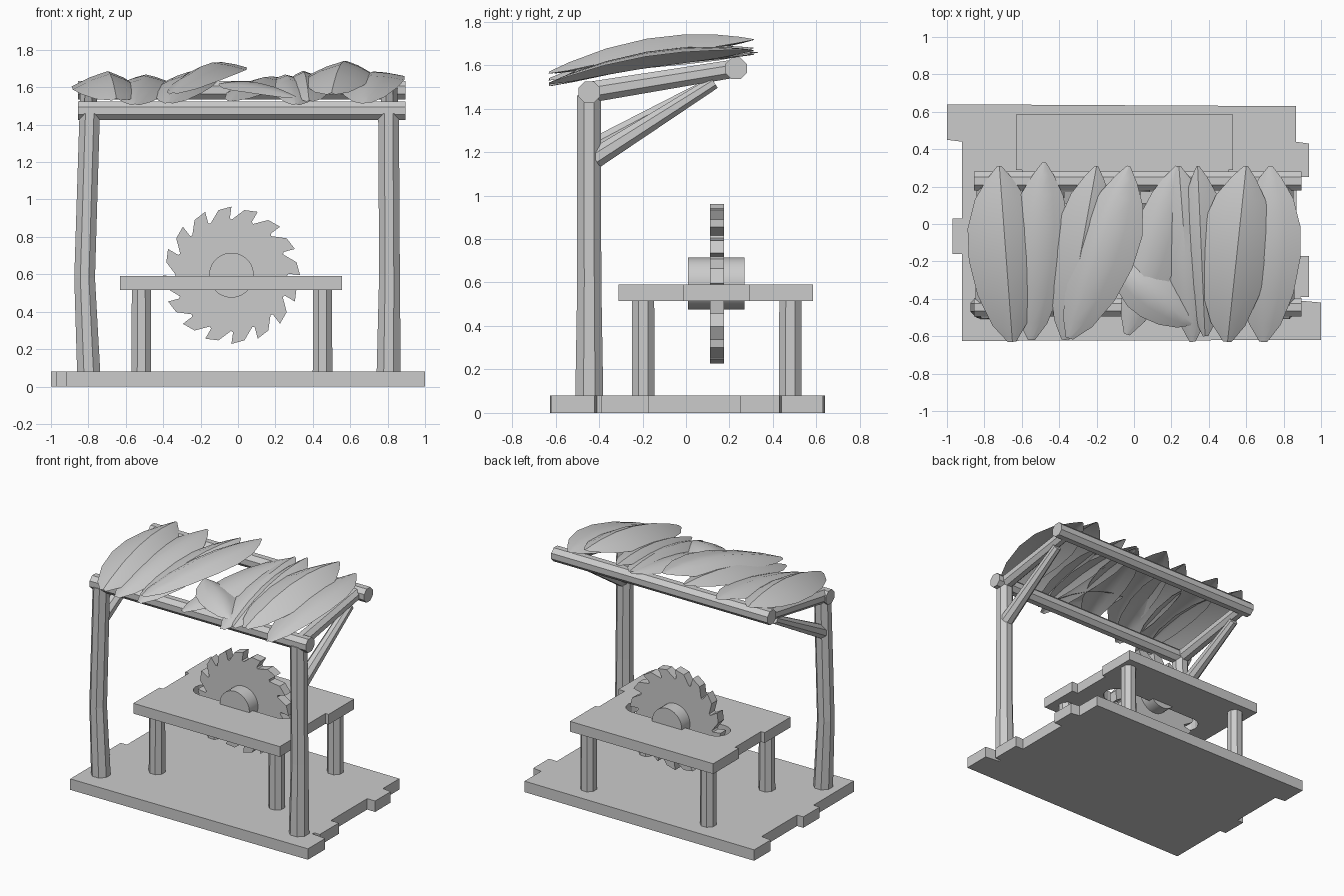
import bpy, bmesh, math
from mathutils import Vector

if "Cube" in bpy.data.objects:
    bpy.data.objects.remove(bpy.data.objects["Cube"])


def make(name, verts, faces):
    me = bpy.data.meshes.new(name)
    me.from_pydata([tuple(v) for v in verts], [], faces)
    bm = bmesh.new()
    bm.from_mesh(me)
    bmesh.ops.recalc_face_normals(bm, faces=bm.faces)
    bm.to_mesh(me)
    bm.free()
    ob = bpy.data.objects.new(name, me)
    bpy.context.collection.objects.link(ob)
    return ob


def prism(name, outline, lo, hi, axis='z'):
    """Extrude a 2D outline along z, or an xz outline along y."""
    n = len(outline)
    if axis == 'z':
        verts = [(a, b, h) for h in (lo, hi) for a, b in outline]
    else:
        verts = [(a, h, b) for h in (lo, hi) for a, b in outline]
    faces = [tuple(range(n)), tuple(range(n, 2 * n))]
    faces += [(i, (i + 1) % n, (i + 1) % n + n, i + n) for i in range(n)]
    return make(name, verts, faces)


def log(name, path, radii, sides=8):
    """Low-poly wooden pole through the given points."""
    pts = [Vector(p) for p in path]
    d = (pts[-1] - pts[0]).normalized()
    u = d.cross(Vector((0, 1, 0)) if abs(d.y) < 0.5 else Vector((1, 0, 0))).normalized()
    v = d.cross(u)
    verts, faces = [], []
    for p, r in zip(pts, radii):
        for i in range(sides):
            a = 2 * math.pi * (i + 0.5) / sides
            verts.append(p + r * (math.cos(a) * u + math.sin(a) * v))
    for k in range(len(pts) - 1):
        for i in range(sides):
            j = (i + 1) % sides
            faces.append((k * sides + i, k * sides + j, (k + 1) * sides + j, (k + 1) * sides + i))
    faces += [tuple(range(sides)), tuple(range(len(verts) - sides, len(verts)))]
    return make(name, verts, faces)


def leaf(name, front, back, wl, wr, arch=0.06, droop=0.06, roll=0.0):
    """Arched, pointed leaf sheet between two tips."""
    a, b = Vector(front), Vector(back)
    d = b - a
    side = Vector((d.y, -d.x, 0)).normalized()
    rows = [(0, .12), (.1, .5), (.28, .84), (.48, 1), (.66, .97), (.82, .72), (.93, .36), (1, .06)]
    verts, faces = [], []
    for t, w in rows:
        c = a + d * t + Vector((0, 0, arch * 4 * t * (1 - t)))
        for s in (-1, -.5, 0, .5, 1):
            off = s * w * (wl if s < 0 else wr)
            z = -droop * w * abs(s) ** 1.3 + roll * off
            verts.append(c + side * off + Vector((0, 0, z)))
    for r in range(len(rows) - 1):
        for i in range(4):
            k = r * 5 + i
            faces.append((k, k + 1, k + 6, k + 5))
    ob = make(name, verts, faces)
    # face the sheet upward
    if ob.data.polygons[0].normal.z < 0:
        ob.data.flip_normals()
    bpy.ops.object.select_all(action='DESELECT')
    ob.select_set(True)
    bpy.context.view_layer.objects.active = ob
    bpy.ops.object.shade_smooth_by_angle(angle=math.radians(35))
    return ob


# Floor with uneven plank ends
prism("floor", [(-1, .64), (-1, .45), (-.92, .44), (-.92, .03), (-.97, .03), (-.97, -.16),
                (-.92, -.16), (-.92, -.625), (1, -.62), (1, -.42), (.89, -.41), (.89, -.39),
                (.935, -.39), (.935, -.17), (.87, -.17), (.87, .25), (.935, .25),
                (.935, .43), (.865, .44), (.865, .63)], 0, .08)

# Table: two long planks and a split middle plank around the blade slot
Z0, Z1 = .515, .59
prism("table_front_plank", [(-.63, -.31), (.555, -.31), (.555, -.01), (-.63, -.01)], Z0, Z1)
prism("table_back_plank", [(-.63, .29), (.53, .29), (.53, .585), (-.63, .585)], Z0, Z1)
for name, end, apex in (("left", -.6, -.44), ("right", .505, .37)):
    sgn = 1 if apex < 0 else -1
    arc = [(apex + sgn * .09 * (1 - math.cos(t)), .14 + .09 * math.sin(t))
           for t in [math.pi * (i / 8 - .5) for i in range(9)]]
    prism("table_middle_" + name, [(end, -.01), (-.035, -.01), (-.035, .05)] + arc
          + [(-.035, .23), (-.035, .29), (end, .29)], Z0, Z1)
for x in (-.517, .452):
    for y in (-.197, .48):
        log("table_leg", [(x, y, 0), (x, y, Z0)], (.057, .055))

# Saw blade with hooked teeth leaning clockwise
CX, CZ, N = -.035, .595, 16
teeth = []
for k in range(N):
    for t, r in ((.02, .298), (.5, .355), (1.0, .367), (.93, .305)):
        a = math.pi / 2 - (k + t) * 2 * math.pi / N
        teeth.append((CX + r * math.cos(a), CZ + r * math.sin(a)))
prism("saw_blade", teeth, .11, .175, 'y')
hub = log("saw_hub", [(CX, .01, CZ), (CX, .27, CZ)], (.12, .12), 32)
for p in hub.data.polygons:
    p.use_smooth = len(p.vertices) == 4

# Roof frame
log("left_post", [(-.795, -.445, 0), (-.82, -.445, .58), (-.793, -.447, 1.46)], (.068, .06, .059))
log("right_post", [(.805, -.445, 0), (.81, -.445, .6), (.805, -.447, 1.46)], (.071, .06, .06))
log("front_beam", [(-.855, -.445, 1.475), (.895, -.445, 1.475)], (.054, .054))
log("back_beam", [(-.855, .23, 1.585), (.895, .23, 1.585)], (.054, .054))
for x, z in ((-.8, 1.22), (.81, 1.17)):
    log("rafter", [(x, -.445, 1.475), (x, .23, 1.585)], (.052, .045))
    log("brace", [(x, -.42, z), (x, .13, 1.52)], (.05, .032))

# Leaf roof
leaf("leaf_1", (-.65, -.63, 1.54), (-.72, .31, 1.66), .2, .17, .075, .085)
leaf("leaf_2", (-.55, -.62, 1.51), (-.48, .33, 1.66), .15, .16, .06, .05)
leaf("leaf_3", (-.37, -.62, 1.52), (-.2, .31, 1.68), .15, .15, .065)
leaf("leaf_4", (-.35, -.61, 1.57), (-.03, .31, 1.72), .13, .2, .07, .06, .1)
leaf("leaf_5", (.31, -.53, 1.55), (-.1, -.24, 1.62), .13, .13, .04, .05)
leaf("leaf_6", (-.04, -.59, 1.53), (.23, .31, 1.65), .12, .15, .05, .04)
leaf("leaf_7", (.31, -.63, 1.51), (.24, .31, 1.66), .11, .15, .06, .05)
leaf("leaf_8", (.38, -.6, 1.53), (.34, .31, 1.68), .1, .14, .06)
leaf("leaf_9", (.5, -.63, 1.57), (.6, .31, 1.72), .2, .17, .08, .08)
leaf("leaf_10", (.69, -.63, 1.52), (.73, .31, 1.67), .16, .18, .07, .05, .15)
